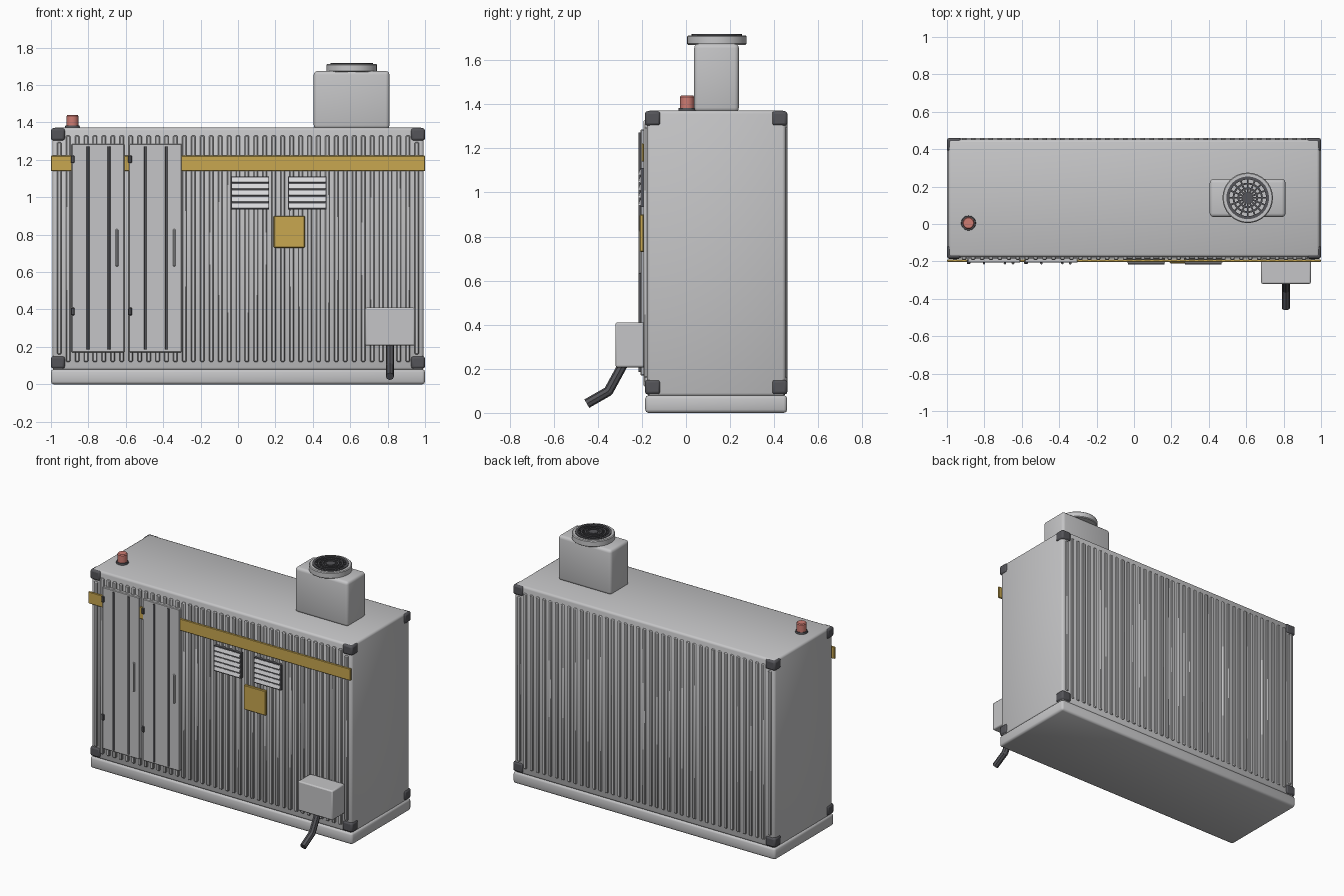
import bpy
import bmesh
import math
from mathutils import Vector, Matrix

if "Cube" in bpy.data.objects:
    bpy.data.objects.remove(bpy.data.objects["Cube"], do_unlink=True)


def material(name, rgb):
    m = bpy.data.materials.new(name)
    m.use_nodes = True
    m.diffuse_color = (*rgb, 1)
    m.node_tree.nodes["Principled BSDF"].inputs["Base Color"].default_value = (*rgb, 1)
    return m


GREY = material("light grey paint", (0.56, 0.56, 0.57))
PALE = material("pale slat", (0.72, 0.72, 0.74))
DARK = material("dark steel", (0.09, 0.09, 0.1))
YELLOW = material("yellow paint", (0.58, 0.39, 0.08))
RED = material("red lamp", (0.62, 0.2, 0.17))


def add_box(bm, lo, hi, tilt=0):
    lo, hi = Vector(lo), Vector(hi)
    size = hi - lo
    mat = (Matrix.Translation((lo + hi) / 2) @ Matrix.Rotation(tilt, 4, 'X')
           @ Matrix.Diagonal((*size, 1)))
    bmesh.ops.create_cube(bm, size=1, matrix=mat)


def add_rod(bm, a, b, radius, sides=8):
    a, b = Vector(a), Vector(b)
    d = b - a
    mat = Matrix.Translation((a + b) / 2) @ d.to_track_quat('Z', 'Y').to_matrix().to_4x4()
    bmesh.ops.create_cone(bm, cap_ends=True, segments=sides, radius1=radius,
                          radius2=radius, depth=d.length, matrix=mat)


def finish(bm, name, mat, bevel=0, segments=2, smooth=None):
    """smooth: None is flat, otherwise the sharp-edge angle in degrees."""
    bmesh.ops.recalc_face_normals(bm, faces=bm.faces)
    mesh = bpy.data.meshes.new(name)
    bm.to_mesh(mesh)
    bm.free()
    mesh.materials.append(mat)
    ob = bpy.data.objects.new(name, mesh)
    bpy.context.collection.objects.link(ob)
    if bevel:
        mod = ob.modifiers.new("Bevel", 'BEVEL')
        mod.width, mod.segments = bevel, segments
    if smooth is not None:
        bpy.ops.object.select_all(action='DESELECT')
        ob.select_set(True)
        bpy.context.view_layer.objects.active = ob
        bpy.ops.object.shade_smooth_by_angle(angle=math.radians(smooth))
        if bevel and smooth > 90:
            ob.data.shade_smooth()
    return ob


def boxes(name, mat, spans, bevel=0, segments=2, smooth=None, tilt=0):
    bm = bmesh.new()
    for lo, hi in spans:
        add_box(bm, lo, hi, tilt)
    return finish(bm, name, mat, bevel, segments, smooth)


def lathe(name, mat, profile, centre, sides=32):
    bm = bmesh.new()
    verts = [bm.verts.new((centre[0] + r, centre[1], z)) for r, z in profile]
    edges = [bm.edges.new(p) for p in zip(verts, verts[1:])]
    bmesh.ops.spin(bm, geom=verts + edges, cent=(*centre, 0), axis=(0, 0, 1),
                   angle=math.tau, steps=sides, use_duplicate=False)
    bmesh.ops.remove_doubles(bm, verts=bm.verts, dist=0.0002)
    return finish(bm, name, mat, smooth=35)


# Plinth and container shell
boxes("plinth", GREY, [((-1, -0.185, 0), (1, 0.459, 0.08))], 0.015, 2, 180)
boxes("container_body", GREY, [((-0.993, -0.177, 0.075), (0.993, 0.452, 1.372))], 0.015, 2, 180)

# Corner castings
boxes("corner_castings", DARK,
      [((x, y, z), (x + 0.075, y + 0.07, z + 0.066))
       for x in (-1, 0.925) for y in (-0.186, 0.39) for z in (0.084, 1.303)], 0.012, 2, 40)

# Vertical ribs on the long walls, shorter between the castings
ribs = []
step = 0.0478
for i in range(-20, 21):
    x = i * step
    low, high = (0.16, 1.295) if abs(x) > 0.91 else (0.12, 1.33)
    ribs.append((x, low, high))
for name, y0, y1 in (("front_ribs", -0.192, -0.17), ("back_ribs", 0.445, 0.461)):
    boxes(name, GREY, [((x - 0.012, y0, a), (x + 0.012, y1, b)) for x, a, b in ribs],
          0.005, 1, 40)

# Yellow band and sign
boxes("yellow_band", YELLOW, [((-1, -0.203, 1.14), (1, -0.19, 1.222))], 0.003, 1)
boxes("yellow_sign", YELLOW, [((0.19, -0.21, 0.73), (0.357, -0.19, 0.9))], 0.004, 1)

# Double doors with locking bars, handles and hinges
DOORS = (-0.89, -0.583)
boxes("doors", GREY, [((x, -0.207, 0.17), (x + 0.282, -0.18, 1.285)) for x in DOORS], 0.004, 1)
bm = bmesh.new()
for x in DOORS:
    for offset in (0.088, 0.2):
        add_rod(bm, (x + offset, -0.209, 0.185), (x + offset, -0.209, 1.272), 0.007)
finish(bm, "door_locking_bars", DARK, smooth=50)
boxes("door_handles", GREY,
      [((x + 0.236, -0.216, 0.63), (x + 0.25, -0.2, 0.83)) for x in DOORS], 0.004, 1)
boxes("door_hinges", DARK,
      [((x - 0.004, -0.215, z), (x + 0.016, -0.19, z + 0.042))
       for x in DOORS for z in (0.368, 1.182)], 0.004, 1)

# Louvred vents
VENTS = (-0.038, 0.268)
boxes("vent_frames", DARK, [((x, -0.207, 0.934), (x + 0.205, -0.185, 1.11)) for x in VENTS])
boxes("vent_slats", PALE,
      [((x + 0.005, -0.213, 0.941 + k * 0.0345), (x + 0.2, -0.204, 0.966 + k * 0.0345))
       for x in VENTS for k in range(5)], tilt=-0.25)

# Electrical box with a bent cable
boxes("electrical_box", GREY, [((0.68, -0.32, 0.207), (0.945, -0.185, 0.41))], 0.008, 2, 40)
bm = bmesh.new()
path = [(0.812, -0.28, 0.23), (0.812, -0.352, 0.098), (0.812, -0.45, 0.042)]
for a, b in zip(path, path[1:]):
    add_rod(bm, a, b, 0.022)
bmesh.ops.create_icosphere(bm, subdivisions=2, radius=0.022,
                           matrix=Matrix.Translation(path[1]))
finish(bm, "power_cable", DARK, smooth=40)

# Rooftop exhaust housing and fan
boxes("exhaust_housing", GREY, [((0.405, 0.037, 1.365), (0.81, 0.24, 1.675))], 0.02, 3, 180)
FAN = (0.608, 0.14)
lathe("fan_ring", GREY, [(0, 1.67), (0.13, 1.67), (0.135, 1.675), (0.135, 1.708),
                         (0.13, 1.713), (0.112, 1.713), (0.108, 1.69), (0, 1.69)], FAN)
for k, (r, w) in enumerate(((0.106, 0.008), (0.076, 0.005), (0.05, 0.005))):
    lathe("fan_grille_ring_" + str(k + 1), DARK,
          [(r - w, 1.692), (r - w, 1.718), (r + w, 1.718), (r + w, 1.692), (r - w, 1.692)], FAN)
lathe("fan_hub", DARK, [(0, 1.69), (0.03, 1.69), (0.03, 1.718), (0, 1.718)], FAN)
bm = bmesh.new()
for k in range(16):
    turn = Matrix.Rotation(math.tau * k / 16, 4, 'Z')
    mat = (Matrix.Translation((*FAN, 1.703)) @ turn @ Matrix.Translation((0.065, 0, 0))
           @ Matrix.Diagonal((0.085, 0.009, 0.02, 1)))
    bmesh.ops.create_cube(bm, size=1, matrix=mat)
finish(bm, "fan_grille_spokes", DARK)

# Warning beacon
LAMP = (-0.885, 0.005)
lathe("beacon_base", DARK, [(0, 1.37), (0.04, 1.37), (0.038, 1.384), (0, 1.384)], LAMP, 20)
lathe("beacon_lamp", RED, [(0, 1.38), (0.032, 1.38), (0.032, 1.434),
                           (0.027, 1.44), (0, 1.44)], LAMP, 20)
